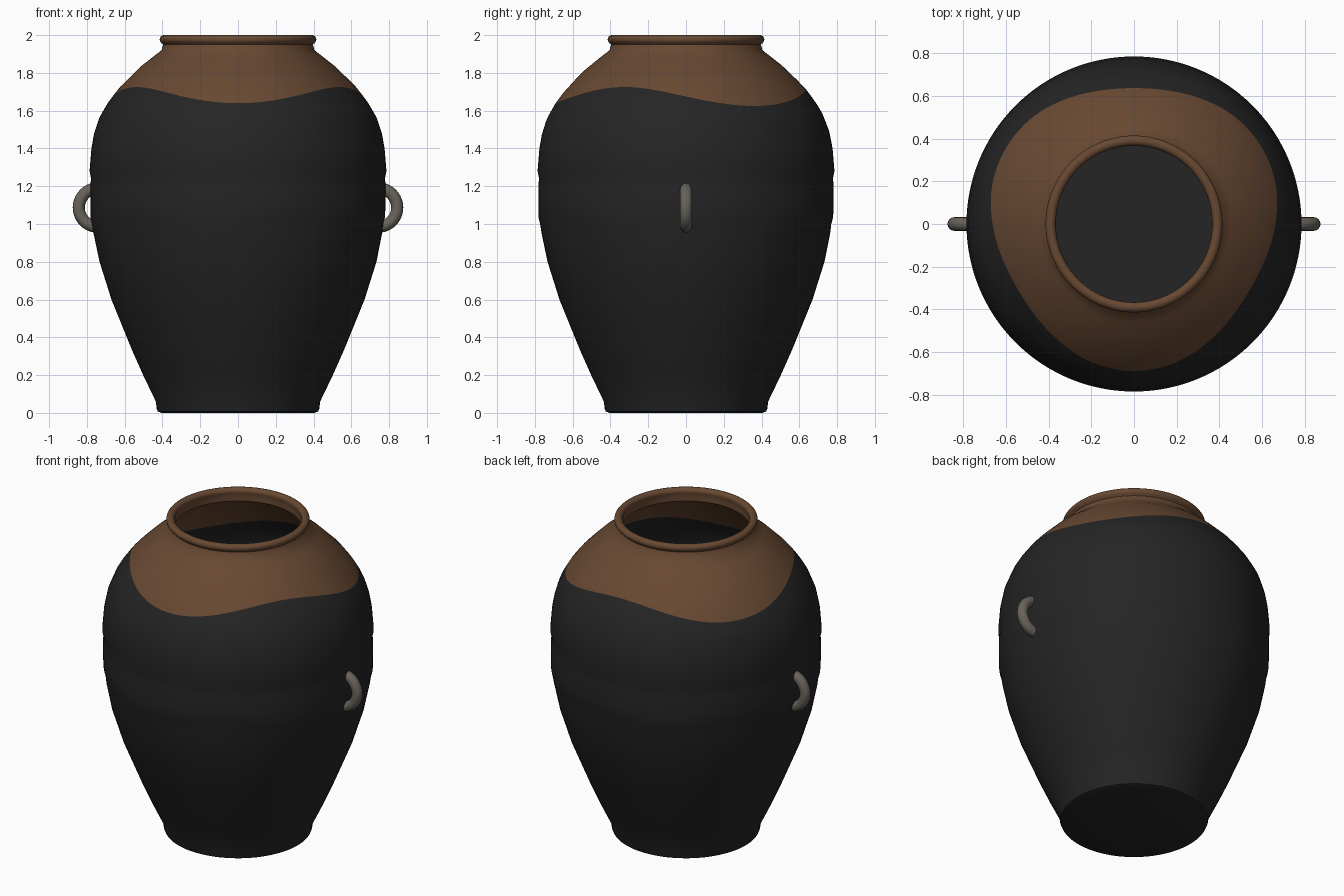
import bpy, bmesh
from math import sin, pi, cos, radians

cube = bpy.data.objects.get("Cube")
if cube:
    bpy.data.objects.remove(cube, do_unlink=True)


def material(name, rgb):
    mat = bpy.data.materials.new(name)
    mat.use_nodes = True
    mat.diffuse_color = (*rgb, 1)
    mat.node_tree.nodes["Principled BSDF"].inputs["Base Color"].default_value = (*rgb, 1)
    return mat


dark = material("charcoal clay", (0.018, 0.018, 0.018))
brown = material("brown glaze", (0.138, 0.066, 0.032))
grey = material("grey handle", (0.14, 0.125, 0.105))

# Outer wall as (height, radius), with a shallow raised band at mid height
WALL = [(0.06, 0.435), (0.2, 0.502), (0.33, 0.56), (0.6, 0.67), (0.8, 0.733),
        (0.95, 0.764), (1.0, 0.77), (1.035, 0.781), (1.2, 0.782), (1.24, 0.778),
        (1.28, 0.786), (1.4, 0.776), (1.48, 0.762), (1.56, 0.736), (1.64, 0.69),
        (1.72, 0.63), (1.83, 0.52), (1.92, 0.405)]
WALL_THICKNESS = 0.035
GLAZE_Z, BAND_Z = 1.67, 1.01
SEGMENTS = 128


def wall_radius(z):
    for (z0, r0), (z1, r1) in zip(WALL, WALL[1:]):
        if z <= z1:
            return r0 + (r1 - r0) * (z - z0) / (z1 - z0)
    return WALL[-1][1]


def tent(z, low, mid, high):
    return max(0, min((z - low) / (mid - low), (high - z) / (high - mid)))


def glaze_shift(a):
    return 0.005 - 0.045 * sin(3 * a) - 0.01 * sin(a)


def wall_point(z, a, inset):
    """Rows bend with the glaze edge; the band edge ripples."""
    moved = z + glaze_shift(a) * tent(z, 1.4, GLAZE_Z, 1.92)
    ripple = 0.015 * sin(5 * a + 1) * tent(z, 0.9, BAND_Z, 1.15)
    return wall_radius(moved - ripple) - inset, moved


def wall_rows(inset):
    zs = sorted({z for z, r in WALL} | {GLAZE_Z, 1.6, 1.78, 1.88, 0.45, 0.7, 1.1})
    return [(z, inset) for z in zs]


# Full section: foot, outside, rim, inside, floor; tuples of (radius, height, glazed)
def section(a):
    pts = [(0.405, 0.0), (0.425, 0.008), (0.43, 0.02)]
    pts += [wall_point(z, a, i) for z, i in wall_rows(0)]
    pts += [(0.396, 1.95)]
    # Rounded lip
    pts += [(0.391 + 0.024 * cos(radians(t)), 1.977 + 0.023 * sin(radians(t)))
            for t in range(-50, 211, 26)]
    pts += [(0.37, 1.94)]
    pts += [wall_point(z, a, i) for z, i in reversed(wall_rows(WALL_THICKNESS))]
    return pts


bm = bmesh.new()
columns = []
for s in range(SEGMENTS):
    a = 2 * pi * s / SEGMENTS
    columns.append([bm.verts.new((r * cos(a), r * sin(a), z)) for r, z in section(a)])

# Rows lying between the outer and inner glaze edges are glazed
rows = wall_rows(0)
edge = [z for z, i in rows].index(GLAZE_Z)
count = len(columns[0])
first, last = 3 + edge, count - 1 - edge
for s in range(SEGMENTS):
    here, after = columns[s], columns[(s + 1) % SEGMENTS]
    for k in range(count - 1):
        face = bm.faces.new((here[k], after[k], after[k + 1], here[k + 1]))
        face.material_index = 1 if first <= k < last else 0
# Underside and inner floor
bm.faces.new([c[0] for c in reversed(columns)])
bm.faces.new([c[-1] for c in columns])
bmesh.ops.recalc_face_normals(bm, faces=bm.faces)

mesh = bpy.data.meshes.new("jar_body")
bm.to_mesh(mesh)
bm.free()
mesh.materials.append(dark)
mesh.materials.append(brown)
body = bpy.data.objects.new("jar_body", mesh)
bpy.context.collection.objects.link(body)


def smooth(obj, angle):
    bpy.ops.object.select_all(action='DESELECT')
    obj.select_set(True)
    bpy.context.view_layer.objects.active = obj
    bpy.ops.object.shade_smooth_by_angle(angle=radians(angle))


smooth(body, 45)

# Ring handles, cut off where they sink into the wall
for name, side in (("left_handle", 1), ("right_handle", -1)):
    bpy.ops.mesh.primitive_torus_add(major_radius=0.102, minor_radius=0.032,
                                     major_segments=40, minor_segments=16,
                                     location=(side * 0.741, 0, 1.087),
                                     rotation=(pi / 2, 0, 0))
    handle = bpy.context.object
    handle.name = name
    bpy.ops.object.transform_apply(location=True, rotation=True, scale=True)
    bm = bmesh.new()
    bm.from_mesh(handle.data)
    cut = bmesh.ops.bisect_plane(bm, geom=bm.verts[:] + bm.edges[:] + bm.faces[:],
                                 plane_co=(side * 0.743, 0, 0), plane_no=(-side, 0, 0),
                                 clear_outer=True)
    bmesh.ops.holes_fill(bm, edges=[e for e in bm.edges if e.is_boundary], sides=0)
    bm.to_mesh(handle.data)
    bm.free()
    handle.data.materials.append(grey)
    smooth(handle, 45)
